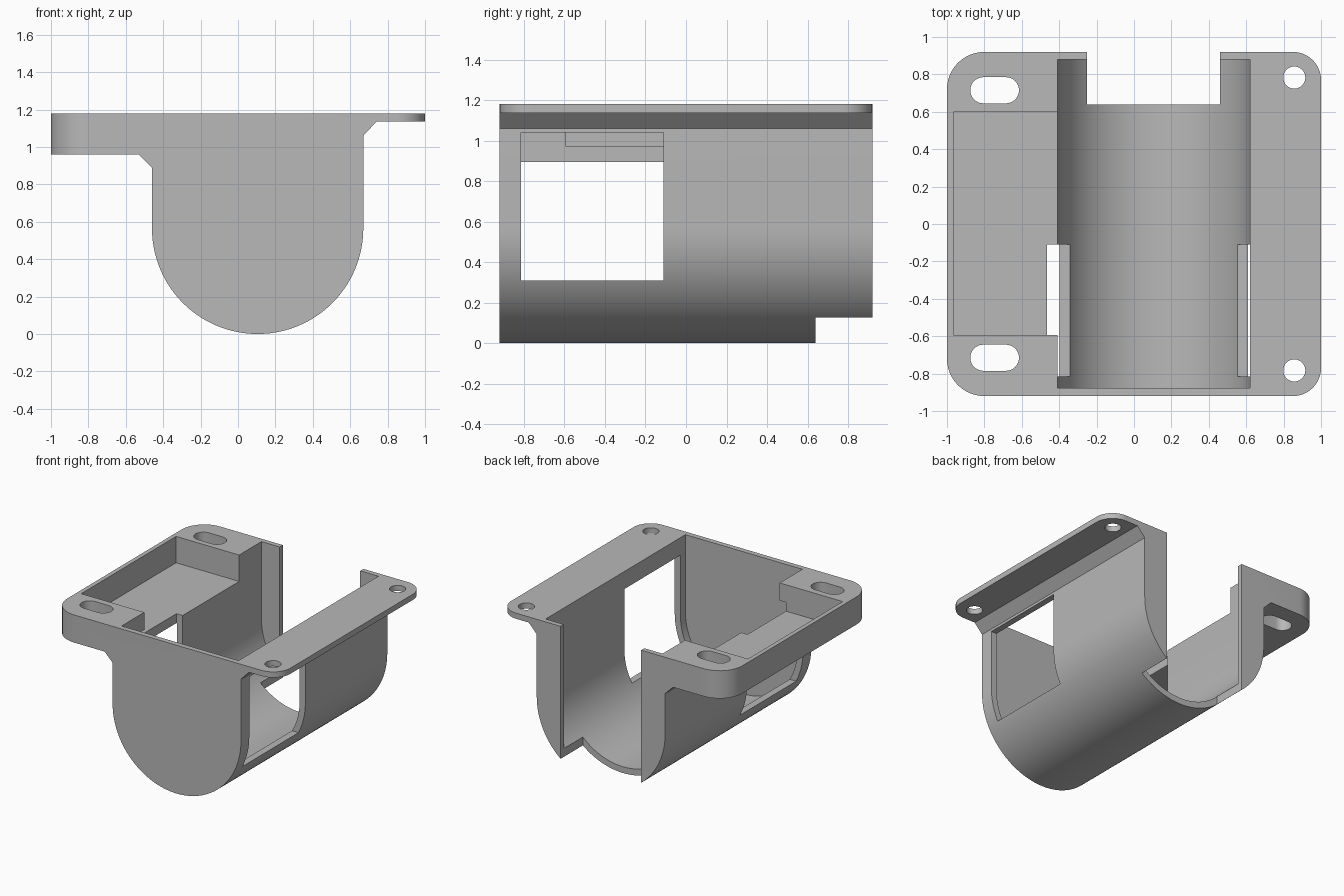
import bpy
import bmesh
from math import pi, cos, sin, radians

cube = bpy.data.objects.get("Cube")
if cube:
    bpy.data.objects.remove(cube, do_unlink=True)

grey = bpy.data.materials.new("plain grey")
grey.use_nodes = True
grey.diffuse_color = (0.48, 0.48, 0.48, 1)
grey.node_tree.nodes["Principled BSDF"].inputs["Base Color"].default_value = grey.diffuse_color

TOP, ABOVE = 1.18, 1.4
HALF_Y = 0.92
MID_X, MID_Z = 0.105, 0.565       # axis of the round trough
OUTER_R, INNER_R = 0.565, 0.515


def arc(cx, cy, r, start, end, steps):
    angles = [radians(start + (end - start) * i / steps) for i in range(steps + 1)]
    return [(cx + r * cos(a), cy + r * sin(a)) for a in angles]


def prism(name, outline, low, high, axis="z"):
    """Extrude a 2D outline along z, or an x-z outline along y."""
    bm = bmesh.new()
    place = (lambda u, v: (u, v, low)) if axis == "z" else (lambda u, v: (u, low, v))
    face = bm.faces.new([bm.verts.new(place(u, v)) for u, v in outline])
    step = high - low
    new = bmesh.ops.extrude_face_region(bm, geom=[face])["geom"]
    shift = (0, 0, step) if axis == "z" else (0, step, 0)
    bmesh.ops.translate(bm, vec=shift, verts=[g for g in new if isinstance(g, bmesh.types.BMVert)])
    bmesh.ops.recalc_face_normals(bm, faces=bm.faces)
    mesh = bpy.data.meshes.new(name)
    bm.to_mesh(mesh)
    bm.free()
    mesh.materials.append(grey)
    obj = bpy.data.objects.new(name, mesh)
    bpy.context.collection.objects.link(obj)
    return obj


def box(name, x0, x1, y0, y1, z0, z1):
    return prism(name, [(x0, y0), (x1, y0), (x1, y1), (x0, y1)], z0, z1)


def combine(target, tool, operation="DIFFERENCE"):
    mod = target.modifiers.new(tool.name, "BOOLEAN")
    mod.object, mod.operation, mod.solver = tool, operation, "EXACT"
    bpy.context.view_layer.objects.active = target
    bpy.ops.object.modifier_apply(modifier=mod.name)
    bpy.data.objects.remove(tool, do_unlink=True)


# Solid cross-section: round trough, deep flange on one side, thin on the other
left, right = MID_X - OUTER_R, MID_X + OUTER_R
section = [(-1.1, TOP), (-1.1, 0.96), (left - 0.07, 0.96), (left, 0.89)]
section += arc(MID_X, MID_Z, OUTER_R, 180, 360, 64)
section += [(right, 1.06), (right + 0.07, 1.135), (1.1, 1.135), (1.1, TOP)]
holder = prism("motor_holder", section, -1.1, 1.1, "y")

# Trim to the plan shape with rounded flange corners
plan = []
for sx, sy, r, start in ((1, 1, 0.15, 0), (-1, 1, 0.2, 90), (-1, -1, 0.2, 180), (1, -1, 0.15, 270)):
    plan += arc(sx * (1 - r), sy * (HALF_Y - r), r, start, start + 90, 12)
combine(holder, prism("plan_trim", plan, -0.2, ABOVE), "INTERSECT")

# Hollow trough, closed by thin end walls
hollow = [(MID_X - INNER_R, ABOVE)] + arc(MID_X, MID_Z, INNER_R, 180, 360, 64)
hollow += [(MID_X + INNER_R, ABOVE)]
combine(holder, prism("trough_cutter", hollow, -0.878, 0.88, "y"))

# Pocket in the deep flange, side windows and the gap at the back
combine(holder, box("pocket_cutter", -0.965, -0.3, -0.593, 0.6, 0.97, ABOVE))
combine(holder, box("window_cutter", -0.465, 0.72, -0.815, -0.11, 0.31, 1.04))
combine(holder, box("back_gap_cutter", -0.25, 0.46, 0.64, 1.2, -0.2, ABOVE))

# Mounting slots and round screw holes
for side in (-1, 1):
    y = side * 0.715
    slot = arc(-0.685, y, 0.07, -90, 90, 16) + arc(-0.805, y, 0.07, 90, 270, 16)
    combine(holder, prism("slot_cutter", slot, 0.8, ABOVE))
    hole = arc(0.857, side * 0.783, 0.059, 0, 360, 32)[:-1]
    combine(holder, prism("hole_cutter", hole, 1, ABOVE))

# Smooth the curved walls, keep the edges crisp
bpy.ops.object.select_all(action="DESELECT")
holder.select_set(True)
bpy.context.view_layer.objects.active = holder
bpy.ops.object.shade_smooth_by_angle(angle=radians(25))
